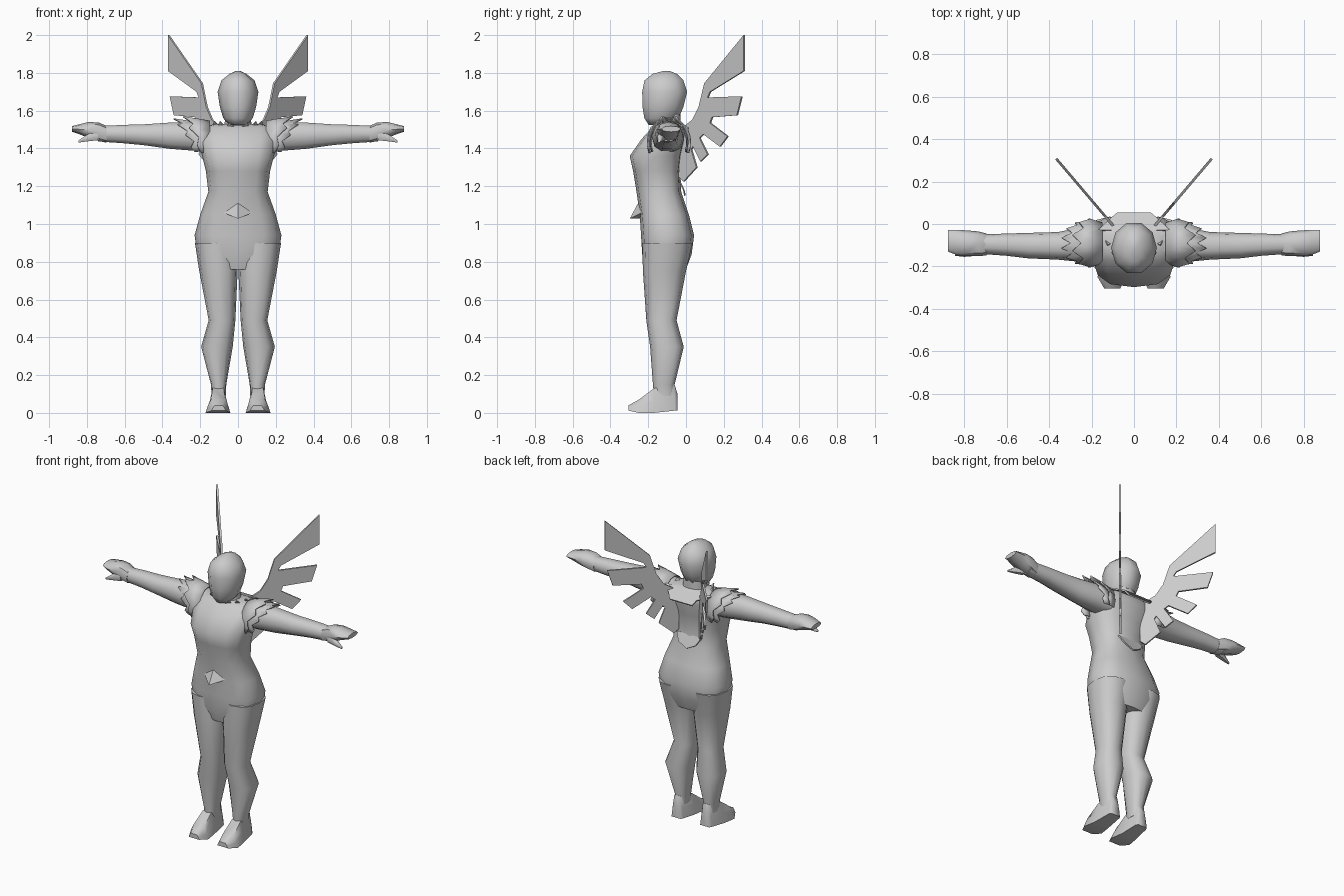
import bpy, bmesh, math
from mathutils import Vector

grey = bpy.data.materials.new("plain grey")
grey.diffuse_color = (0.6, 0.6, 0.6, 1)


def finish(name, bm, mirror=False, smooth=60, thick=0):
    bmesh.ops.recalc_face_normals(bm, faces=bm.faces)
    me = bpy.data.meshes.new(name)
    bm.to_mesh(me)
    bm.free()
    me.materials.append(grey)
    ob = bpy.data.objects.new(name, me)
    bpy.context.collection.objects.link(ob)
    if thick:
        mod = ob.modifiers.new("thickness", 'SOLIDIFY')
        mod.thickness, mod.offset = thick, 0
    if mirror:
        ob.modifiers.new("mirror", 'MIRROR')
    if smooth:
        bpy.context.view_layer.objects.active = ob
        ob.select_set(True)
        bpy.ops.object.shade_smooth_by_angle(angle=math.radians(smooth))
        ob.select_set(False)
    return ob


def loft(name, rings, axis='Z', n=12, box=0.85, mirror=False, smooth=60):
    """Rings are (position, a0, a1, b0, b1): the extents of each rounded section."""
    bm = bmesh.new()
    loops = []
    for t, a0, a1, b0, b1 in rings:
        loop = []
        for i in range(n):
            ang = 2 * math.pi * i / n
            c, s = math.cos(ang), math.sin(ang)
            a = (a0 + a1) / 2 + (a1 - a0) / 2 * math.copysign(abs(c) ** box, c)
            b = (b0 + b1) / 2 + (b1 - b0) / 2 * math.copysign(abs(s) ** box, s)
            loop.append(bm.verts.new((a, b, t) if axis == 'Z' else (t, a, b)))
        loops.append(loop)
    for p, q in zip(loops, loops[1:]):
        for i in range(n):
            j = (i + 1) % n
            bm.faces.new((p[i], p[j], q[j], q[i]))
    bm.faces.new(loops[0])
    bm.faces.new(loops[-1])
    return finish(name, bm, mirror, smooth)


def plate(name, points, thick=0.008, mirror=False):
    bm = bmesh.new()
    bm.faces.new([bm.verts.new(p) for p in points])
    return finish(name, bm, mirror, 0, thick)


# Torso, with the chest ledge and the hips
loft("torso", [(z, -w, w, f, b) for z, w, f, b in [
    (0.76, 0.17, -0.21, 0.00), (0.84, 0.215, -0.232, 0.03), (0.94, 0.23, -0.238, 0.043),
    (1.05, 0.20, -0.245, 0.015), (1.17, 0.157, -0.262, -0.025), (1.28, 0.17, -0.28, -0.03),
    (1.36, 0.19, -0.298, -0.02), (1.45, 0.21, -0.235, 0.0), (1.51, 0.20, -0.18, 0.0),
    (1.53, 0.12, -0.14, -0.03)]], box=0.75)

# Legs
loft("leg", [
    (0.09, 0.065, 0.14, -0.17, -0.055), (0.15, 0.062, 0.143, -0.175, -0.06),
    (0.35, 0.028, 0.195, -0.19, -0.012), (0.49, 0.014, 0.155, -0.21, -0.05),
    (0.75, 0.002, 0.205, -0.228, 0.0), (0.90, 0.0, 0.228, -0.232, 0.035)], mirror=True)

# Pointed feet, lofted from heel to toe
bm = bmesh.new()
loops = []
for y, x0, x1, z0, z1 in [(-0.045, 0.07, 0.135, 0.012, 0.10), (-0.06, 0.062, 0.143, 0.012, 0.15),
                          (-0.17, 0.052, 0.158, 0.0, 0.13), (-0.25, 0.04, 0.172, 0.0, 0.07),
                          (-0.305, 0.065, 0.14, 0.012, 0.04)]:
    m = (x1 - x0) * 0.22
    loops.append([bm.verts.new(p) for p in [
        (x0, y, z0), (x1, y, z0), (x1 - m * 0.4, y, (z0 + z1) / 2),
        (x1 - m, y, z1), (x0 + m, y, z1), (x0 + m * 0.4, y, (z0 + z1) / 2)]])
for p, q in zip(loops, loops[1:]):
    for i in range(6):
        bm.faces.new((p[i], p[(i + 1) % 6], q[(i + 1) % 6], q[i]))
bm.faces.new(loops[0])
bm.faces.new(loops[-1])
finish("foot", bm, True, 60)

# Neck and head
loft("neck", [(1.48, -0.08, 0.08, -0.16, -0.03), (1.60, -0.06, 0.06, -0.15, -0.03)])
loft("head", [
    (1.525, -0.045, 0.045, -0.20, -0.10), (1.56, -0.078, 0.078, -0.225, -0.035),
    (1.62, -0.096, 0.096, -0.236, -0.008), (1.70, -0.108, 0.108, -0.238, 0.012),
    (1.76, -0.088, 0.088, -0.225, -0.008), (1.795, -0.045, 0.045, -0.18, -0.045),
    (1.81, -0.012, 0.012, -0.12, -0.085)], n=10, box=1)

# Arms, gloves and thumbs
loft("arm", [
    (0.14, -0.18, -0.01, 1.38, 1.525), (0.24, -0.18, -0.015, 1.385, 1.545),
    (0.36, -0.168, -0.038, 1.395, 1.54), (0.50, -0.162, -0.042, 1.415, 1.53),
    (0.60, -0.15, -0.045, 1.425, 1.527), (0.74, -0.14, -0.05, 1.435, 1.52)],
    axis='X', n=10, mirror=True)
loft("glove", [
    (0.695, -0.148, -0.045, 1.43, 1.518), (0.735, -0.152, -0.035, 1.44, 1.537),
    (0.79, -0.152, -0.03, 1.455, 1.54), (0.84, -0.145, -0.028, 1.475, 1.528),
    (0.878, -0.13, -0.028, 1.488, 1.518)], axis='X', n=8, mirror=True, smooth=50)
loft("thumb", [
    (0.74, -0.15, -0.10, 1.44, 1.50), (0.80, -0.155, -0.12, 1.435, 1.475),
    (0.845, -0.15, -0.135, 1.43, 1.442)], axis='X', n=6, mirror=True)

# Feathered shoulder caps: two arched sheets with jagged outer edges
for name, x_in, x_out, r, n in [("shoulder_cap", 0.17, 0.30, 0.0, 8),
                                ("shoulder_cap_upper", 0.15, 0.25, 0.015, 6)]:
    bm = bmesh.new()
    rows = []
    for i in range(2 * n + 1):
        a = math.radians(-25 + 230 * i / (2 * n))
        c, s = math.cos(a), math.sin(a)
        tip = 0.045 if i % 2 else 0.0
        inner = (x_in, -0.09 + 0.095 * c, 1.43 + (0.10 + r) * s)
        reach = x_in + (x_out + tip - x_in) * (0.45 + 0.55 * max(s, 0))
        outer = (reach, -0.09 + (0.10 + r) * c, 1.43 + (0.115 + r + tip * 0.35) * s)
        rows.append((bm.verts.new(inner), bm.verts.new(outer)))
    for (a, b), (c, d) in zip(rows, rows[1:]):
        bm.faces.new((a, b, d, c))
    finish(name, bm, True, 45, 0.006)

# Wings: a feathered outline (y, z) laid on a plane that sweeps outward and back
outline = [(-0.03, 1.50), (0.035, 1.55), (0.07, 1.62), (0.10, 1.745), (0.308, 2.0), (0.308, 1.81),
           (0.13, 1.70), (0.117, 1.67), (0.297, 1.676), (0.272, 1.576), (0.14, 1.565),
           (0.13, 1.535), (0.223, 1.464), (0.182, 1.41), (0.095, 1.475), (0.075, 1.455),
           (0.117, 1.369), (0.08, 1.33), (0.04, 1.41), (0.03, 1.395), (0.058, 1.30),
           (-0.01, 1.225), (-0.035, 1.25)]
plate("wing", [(0.105 + 0.85 * y, y, z) for y, z in outline], 0.012, True)

# Belt buckle: a faceted diamond jutting forward
bm = bmesh.new()
top, left, low, right, back = [bm.verts.new(p) for p in [
    (0, -0.235, 1.145), (-0.09, -0.225, 1.065), (0, -0.298, 1.028), (0.09, -0.225, 1.065),
    (0, -0.22, 1.03)]]
for f in [(top, left, low), (top, low, right), (left, back, low), (right, low, back),
          (top, back, left), (top, right, back)]:
    bm.faces.new(f)
finish("buckle", bm, False, 40)

# Back collar, back belt flap and small collar points
plate("back_collar", [(-0.17, -0.03, 1.52), (-0.10, 0.035, 1.50), (-0.08, 0.052, 1.47),
                      (0.08, 0.052, 1.47), (0.10, 0.035, 1.50), (0.17, -0.03, 1.52)])
plate("back_flap", [(-0.09, -0.035, 1.23), (0.09, -0.035, 1.23), (0.06, -0.012, 1.18),
                    (0, -0.005, 1.15), (-0.06, -0.012, 1.18)])
for i, (x, y) in enumerate([(0.04, -0.165), (0.09, -0.14), (0.12, -0.09)]):
    plate("collar_point_%d" % i, [(x - 0.02, y, 1.515), (x + 0.02, y + 0.02, 1.515),
                                  (x + 0.005, y - 0.01, 1.545)], 0.006, True)
